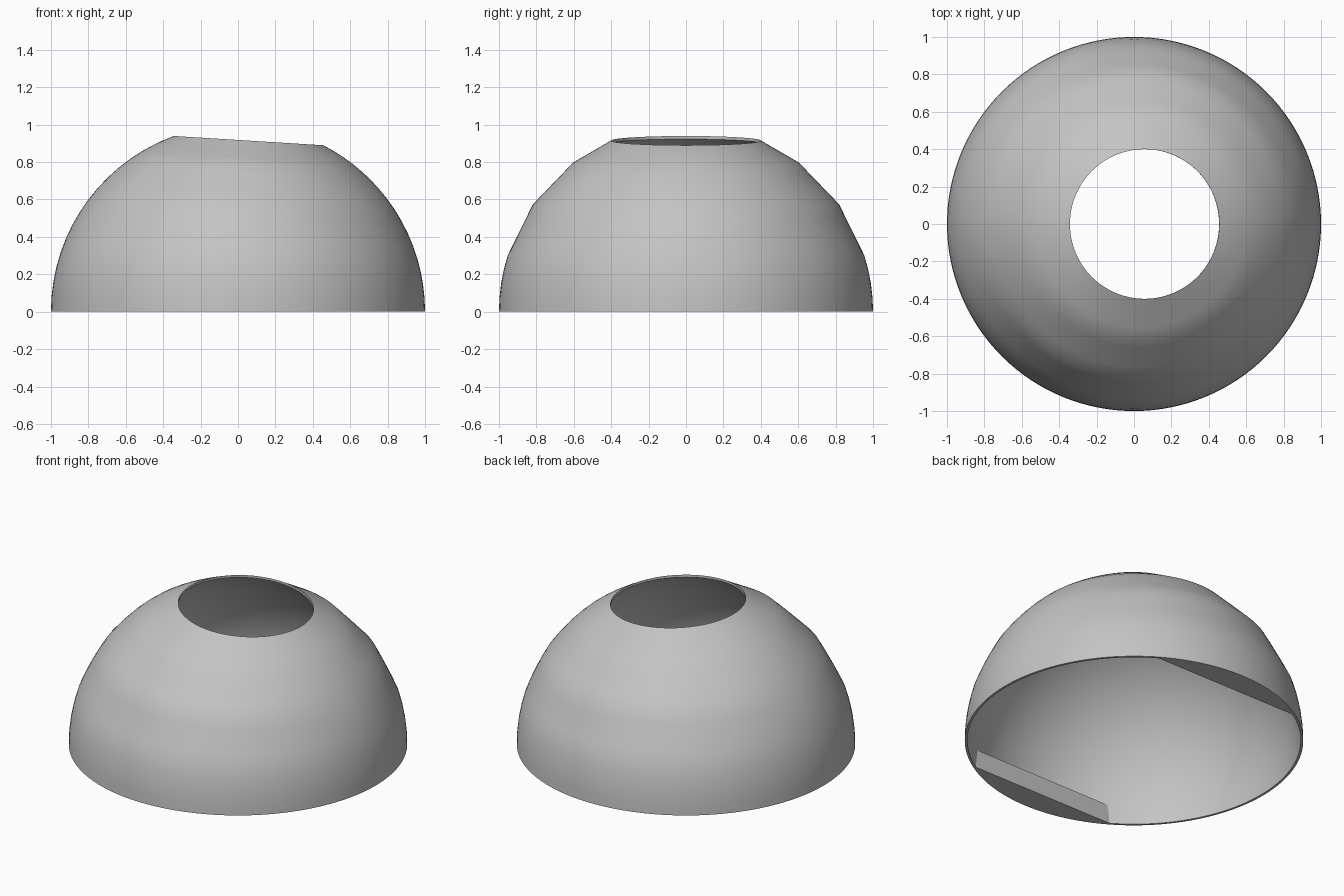
import bpy, bmesh
from math import cos, sin, pi, sqrt, asin
from mathutils import Vector, Matrix

if "Cube" in bpy.data.objects:
    bpy.data.objects.remove(bpy.data.objects["Cube"], do_unlink=True)

OUTER, INNER = 1.0, 0.985      # shell radii
HOLE = 0.4                     # radius of the tilted opening
TILT = Matrix.Rotation(0.062, 3, 'Y')
SEGMENTS = 128
BANDS = [0, 0.264, 0.528, 0.795, 1]   # facet bands from base to opening
STEPS = 4

grey = bpy.data.materials.new("light_grey")
grey.use_nodes = True
grey.diffuse_color = (0.55, 0.55, 0.55, 1)
grey.node_tree.nodes["Principled BSDF"].inputs["Base Color"].default_value = grey.diffuse_color


def finish(bm, name):
    bmesh.ops.recalc_face_normals(bm, faces=bm.faces)
    mesh = bpy.data.meshes.new(name)
    bm.to_mesh(mesh)
    bm.free()
    mesh.materials.append(grey)
    obj = bpy.data.objects.new(name, mesh)
    bpy.context.collection.objects.link(obj)
    bpy.ops.object.select_all(action='DESELECT')
    obj.select_set(True)
    bpy.context.view_layer.objects.active = obj
    bpy.ops.object.shade_smooth_by_angle(angle=pi / 6)
    return obj


def meridian(a, radius, flatten):
    """Points from the base circle up to the tilted opening."""
    base = Vector((cos(a), sin(a), 0))
    h = sqrt(radius ** 2 - HOLE ** 2)
    top = (TILT @ Vector((HOLE * cos(a), HOLE * sin(a), h))) / radius
    at = lambda t: base.slerp(top, t) * radius
    points = [at(0)]
    for band, (lo, hi) in enumerate(zip(BANDS, BANDS[1:])):
        for s in range(1, STEPS + 1):
            f = s / STEPS
            curved = at(lo + (hi - lo) * f)
            chord = at(lo).lerp(at(hi), f)
            points.append(curved.lerp(chord, flatten if band else 0))
    return points


# Thin dome shell: closed cross-section swept around, flatter towards front and back
bm = bmesh.new()
loops = []
for i in range(SEGMENTS):
    a = 2 * pi * i / SEGMENTS
    section = meridian(a, OUTER, abs(sin(a))) + meridian(a, INNER, 0)[::-1]
    loops.append([bm.verts.new(p) for p in section])
for i, loop in enumerate(loops):
    after = loops[(i + 1) % SEGMENTS]
    for j in range(len(loop)):
        k = (j + 1) % len(loop)
        bm.faces.new((loop[j], after[j], after[k], loop[k]))
finish(bm, "dome_shell")


# Straight-edged ledges inside the base, front and back
def ledge(name, side, chord=0.84, height=0.12, count=24):
    bm = bmesh.new()
    rings = []
    for z in (0, height):
        r = sqrt((INNER + 0.001) ** 2 - z * z)
        start = asin(chord / r)
        ring = []
        for i in range(count + 1):
            a = start + (pi - 2 * start) * i / count
            ring.append(bm.verts.new((r * cos(a), side * r * sin(a), z)))
        rings.append(ring)
        bm.faces.new(ring)
    low, high = rings
    for i in range(count + 1):
        k = (i + 1) % (count + 1)
        bm.faces.new((low[i], low[k], high[k], high[i]))
    finish(bm, name)


ledge("front_ledge", -1)
ledge("back_ledge", 1)
